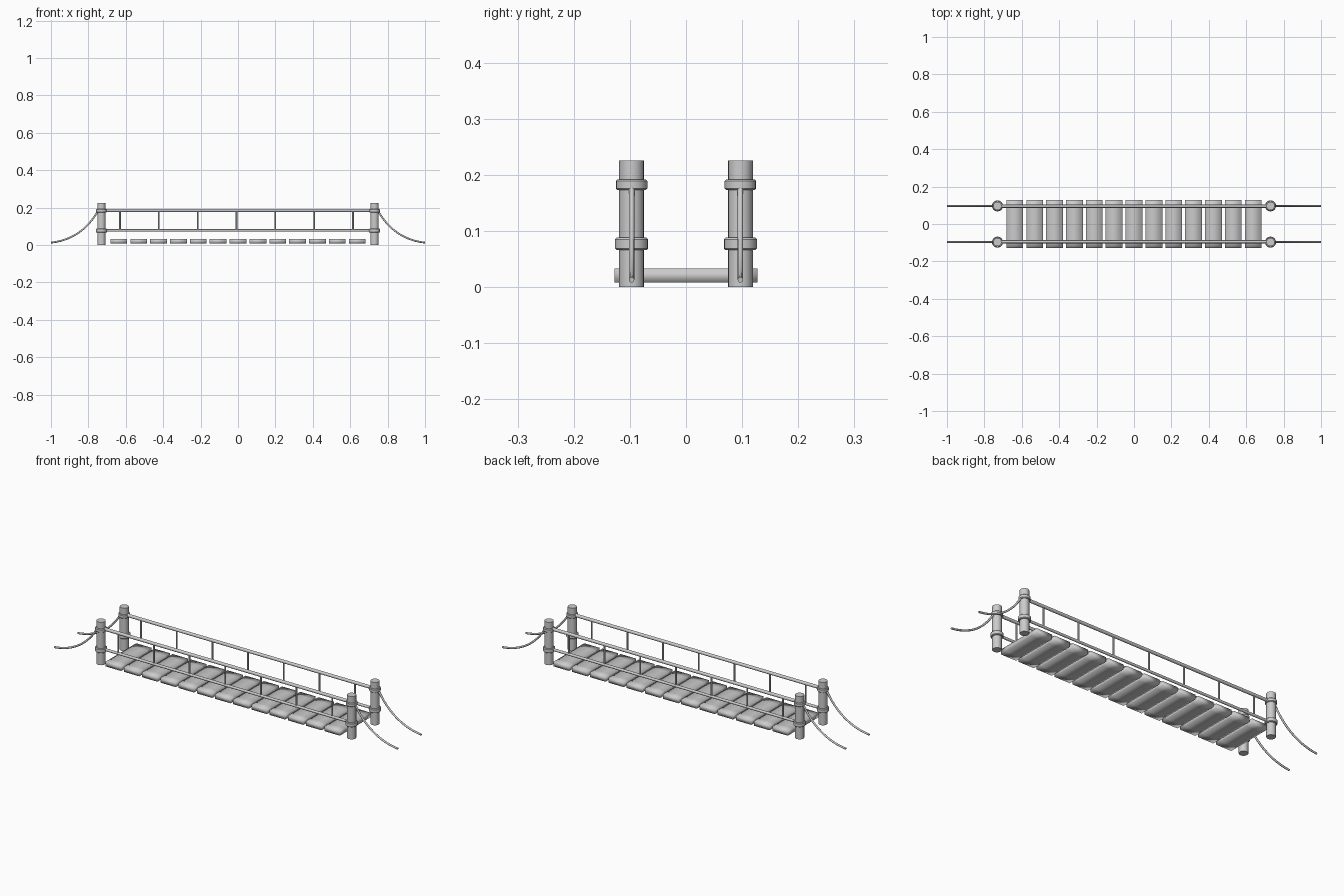
import bpy, bmesh, math
from mathutils import Vector

if "Cube" in bpy.data.objects:
    bpy.data.objects.remove(bpy.data.objects["Cube"])

POST_X, SIDE_Y = 0.73, 0.097


def finish(bm, name, smooth=True):
    bmesh.ops.recalc_face_normals(bm, faces=bm.faces)
    me = bpy.data.meshes.new(name)
    bm.to_mesh(me)
    bm.free()
    for p in me.polygons:
        p.use_smooth = smooth
    ob = bpy.data.objects.new(name, me)
    bpy.context.collection.objects.link(ob)
    return ob


def sharpen(ob, deg=40):
    bpy.ops.object.select_all(action='DESELECT')
    ob.select_set(True)
    bpy.context.view_layer.objects.active = ob
    bpy.ops.object.shade_smooth_by_angle(angle=math.radians(deg))


def lathe(name, profile, x, y, sides=20, cap=True):
    """Spin (radius, z) points around a vertical axis."""
    bm = bmesh.new()
    rings = [[bm.verts.new((x + r * math.cos(2 * math.pi * i / sides),
                            y + r * math.sin(2 * math.pi * i / sides), z))
              for i in range(sides)] for r, z in profile]
    for a, b in zip(rings, rings[1:]):
        for i in range(sides):
            j = (i + 1) % sides
            bm.faces.new((a[i], a[j], b[j], b[i]))
    if cap:
        bm.faces.new(rings[0])
        bm.faces.new(rings[-1])
    ob = finish(bm, name)
    sharpen(ob)


def rope(name, points, radius, sides=10):
    """Round tube along points lying in an x-z plane."""
    pts = [Vector(p) for p in points]
    bm = bmesh.new()
    rings = []
    for k, p in enumerate(pts):
        t = (pts[min(k + 1, len(pts) - 1)] - pts[max(k - 1, 0)]).normalized()
        u = Vector((0, 1, 0))
        v = t.cross(u)
        rings.append([bm.verts.new(p + radius * (u * math.cos(a) + v * math.sin(a)))
                      for a in (2 * math.pi * i / sides for i in range(sides))])
    for a, b in zip(rings, rings[1:]):
        for i in range(sides):
            j = (i + 1) % sides
            bm.faces.new((a[i], a[j], b[j], b[i]))
    bm.faces.new(rings[0])
    bm.faces.new(rings[-1])
    sharpen(finish(bm, name))


def plank(name, x):
    """Smooth-shaded board with a loop near each end."""
    bm = bmesh.new()
    rings = [[bm.verts.new((x + sx * 0.045, y, z))
              for sx, z in ((-1, 0.008), (1, 0.008), (1, 0.033), (-1, 0.033))]
             for y in (-0.127, -0.09, 0.09, 0.127)]
    for a, b in zip(rings, rings[1:]):
        for i in range(4):
            j = (i + 1) % 4
            bm.faces.new((a[i], a[j], b[j], b[i]))
    bm.faces.new(rings[0])
    bm.faces.new(rings[-1])
    finish(bm, name)


def wrap_profile(r, z0, z1):
    e = 0.003
    return [(0.021, z0), (r - e, z0), (r, z0 + e), (r, z1 - e), (r - e, z1), (0.021, z1)]


# deck
for i in range(13):
    plank(f"plank_{i + 1}", (i - 6) * 0.1062)

for sy, side in ((-1, "front"), (1, "back")):
    y = sy * SIDE_Y
    for sx, end in ((-1, "left"), (1, "right")):
        x = sx * POST_X
        tag = f"{side}_{end}"
        # post with its two rope wraps
        lathe(f"post_{tag}", [(0.022, 0), (0.022, 0.226)], x, y)
        lathe(f"upper_wrap_{tag}", wrap_profile(0.028, 0.173, 0.192), x, y, cap=False)
        lathe(f"lower_wrap_{tag}", wrap_profile(0.0295, 0.066, 0.088), x, y, cap=False)
        # sagging anchor rope running out to the ground
        c = [Vector((sx * a, y, b)) for a, b in
             ((0.745, 0.19), (0.795, 0.095), (0.88, 0.025), (1.0, 0.013))]
        pts = []
        for k in range(15):
            t = k / 14
            pts.append(c[0] * (1 - t) ** 3 + c[1] * 3 * t * (1 - t) ** 2
                       + c[2] * 3 * t * t * (1 - t) + c[3] * t ** 3)
        rope(f"anchor_rope_{tag}", pts, 0.005)
    # rails and hangers
    ry = sy * 0.095
    rope(f"upper_rail_{side}", [(-POST_X, ry, 0.185), (POST_X, ry, 0.185)], 0.0085)
    rope(f"lower_rail_{side}", [(-POST_X, ry, 0.078), (POST_X, ry, 0.078)], 0.007)
    for i in range(7):
        x = -0.631 + i * 0.2077
        rope(f"hanger_{side}_{i + 1}", [(x, ry, 0.078), (x, ry, 0.185)], 0.0045, 8)
